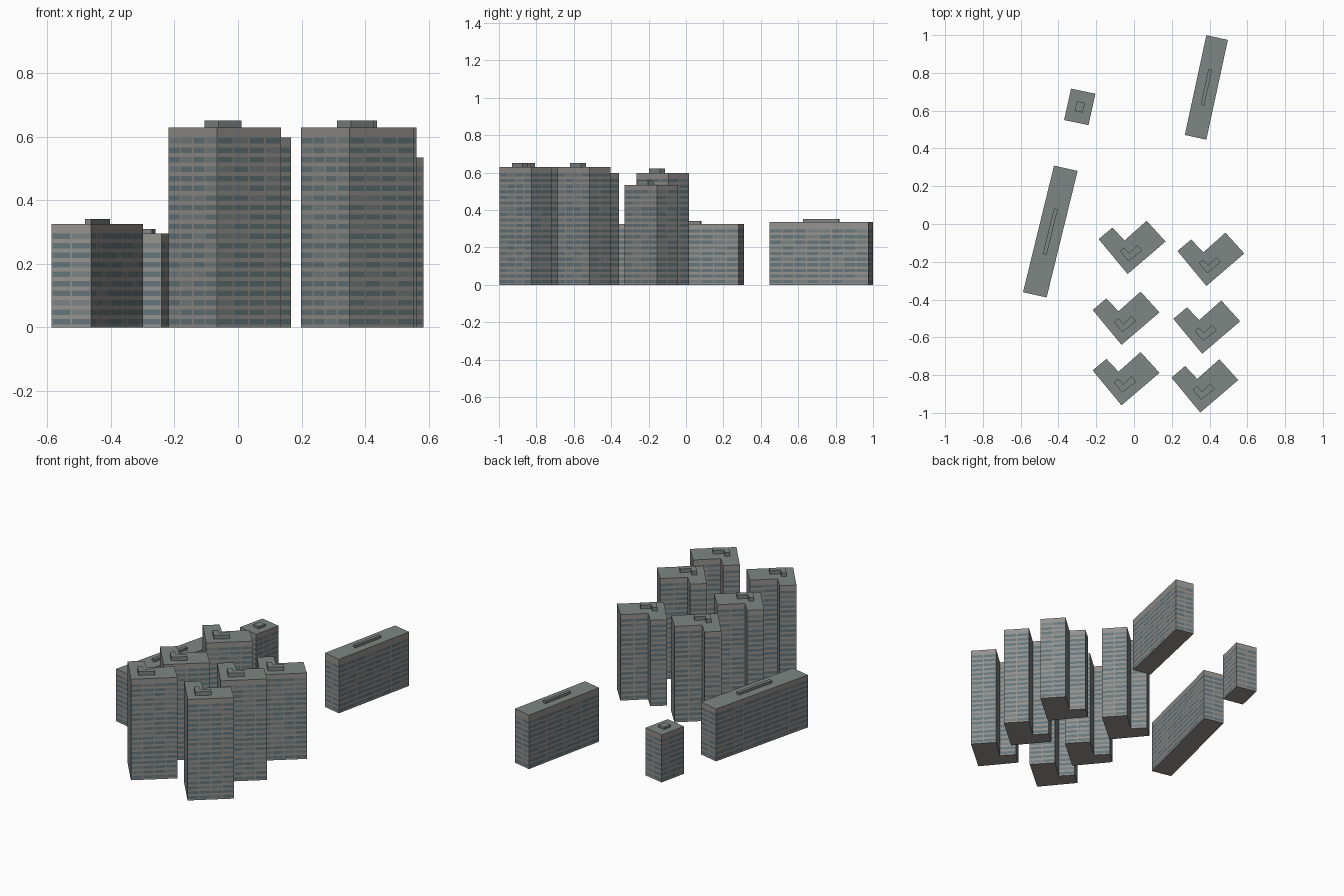
import bpy, bmesh, random
from mathutils import Vector

if "Cube" in bpy.data.objects:
    bpy.data.objects.remove(bpy.data.objects["Cube"])

random.seed(4)
FLOOR = 0.03


def material(name, rgb):
    m = bpy.data.materials.new(name)
    m.diffuse_color = (*rgb, 1)
    m.use_nodes = True
    m.node_tree.nodes["Principled BSDF"].inputs["Base Color"].default_value = m.diffuse_color
    return m


MATS = [material("wall", (0.30, 0.29, 0.27)),
        material("glass", (0.13, 0.18, 0.20)),
        material("shaded_glass", (0.19, 0.22, 0.23)),
        material("roof", (0.21, 0.24, 0.225))]


def finish(name, bm):
    bmesh.ops.recalc_face_normals(bm, faces=bm.faces[:])
    me = bpy.data.meshes.new(name)
    bm.to_mesh(me)
    bm.free()
    for m in MATS:
        me.materials.append(m)
    bpy.context.collection.objects.link(bpy.data.objects.new(name, me))


def block(name, outline, height):
    """Extruded outline whose walls are gridded into rows of window bays."""
    bm = bmesh.new()
    pts = [Vector(p) for p in outline]
    cols, kinds = [], []          # points round the outline, and window flag of each strip
    for a, b in zip(pts, pts[1:] + pts[:1]):
        length = (b - a).length
        bays = max(1, round(length / 0.066))
        pillar = 0.003 / length
        for i in range(bays):
            s, e = i / bays, (i + 1) / bays
            if i == 0:
                cols.append(a)
                kinds.append(False)
            cols += [a.lerp(b, s + pillar), a.lerp(b, e - pillar)]
            kinds += [True, False]
    zs, bands = [0.0], []
    for f in range(round(height / FLOOR) - 1):
        zs += [f * FLOOR + 0.009, f * FLOOR + 0.026]
        bands += [False, True]
    zs.append(height)
    bands.append(False)
    grid = [[bm.verts.new((c.x, c.y, z)) for z in zs] for c in cols]
    n = len(cols)
    for i in range(n):
        left, right = grid[i], grid[(i + 1) % n]
        for j, band in enumerate(bands):
            face = bm.faces.new((left[j], right[j], right[j + 1], left[j + 1]))
            if band and kinds[i]:
                face.material_index = 1 if random.random() < 0.72 else 2
    bm.faces.new([g[0] for g in reversed(grid)])
    bm.faces.new([g[-1] for g in grid]).material_index = 3
    finish(name, bm)


def roof_house(name, outline, z, height):
    """Small plain plant room on the roof."""
    bm = bmesh.new()
    low = [bm.verts.new((x, y, z)) for x, y in outline]
    top = [bm.verts.new((x, y, z + height)) for x, y in outline]
    n = len(low)
    bm.faces.new(low[::-1])
    bm.faces.new(top)
    for i in range(n):
        k = (i + 1) % n
        bm.faces.new((low[i], low[k], top[k], top[i]))
    for f in bm.faces:
        f.material_index = 3
    finish(name, bm)


# L-shaped towers: outline relative to the front corner
TOWER = [(0, 0), (0.201, 0.172), (0.101, 0.282), (-0.016, 0.178), (-0.080, 0.246), (-0.153, 0.185)]
HOUSE = [(0.005, 0.068), (0.077, 0.125), (0.053, 0.153), (0.009, 0.111), (-0.018, 0.140), (-0.040, 0.121)]
towers = [(-0.034, -0.265, 0.598), (0.383, -0.328, 0.535),
          (-0.066, -0.640, 0.598), (0.361, -0.687, 0.629),
          (-0.066, -0.960, 0.629), (0.351, -0.998, 0.629)]
for i, (x, y, h) in enumerate(towers, 1):
    block(f"angled_tower_{i}", [(x + u, y + v) for u, v in TOWER], h)
    roof_house(f"tower_roof_house_{i}", [(x + u, y + v) for u, v in HOUSE], h, 0.023)


# Rectangular blocks: centre, half-width vector, half-length vector
def rectangle(c, u, v, su=1, sv=1):
    c, u, v = Vector(c), Vector(u) * su, Vector(v) * sv
    return [c - u - v, c + u - v, c + u + v, c - u + v]


blocks = [("left_slab", (-0.443, -0.040), (0.0625, -0.014), (0.082, 0.335), 0.326, 0.016, 0.16, 0.36),
          ("back_slab", (0.383, 0.723), (0.057, -0.0125), (0.057, 0.264), 0.336, 0.016, 0.16, 0.36),
          ("back_small_block", (-0.287, 0.620), (0.0645, -0.0135), (0.0185, 0.083), 0.296, 0.014, 0.33, 0.31)]
for name, c, u, v, h, rh, su, sv in blocks:
    block(name, rectangle(c, u, v), h)
    roof_house(name + "_roof_house", rectangle(c, u, v, su, sv), h, rh)
